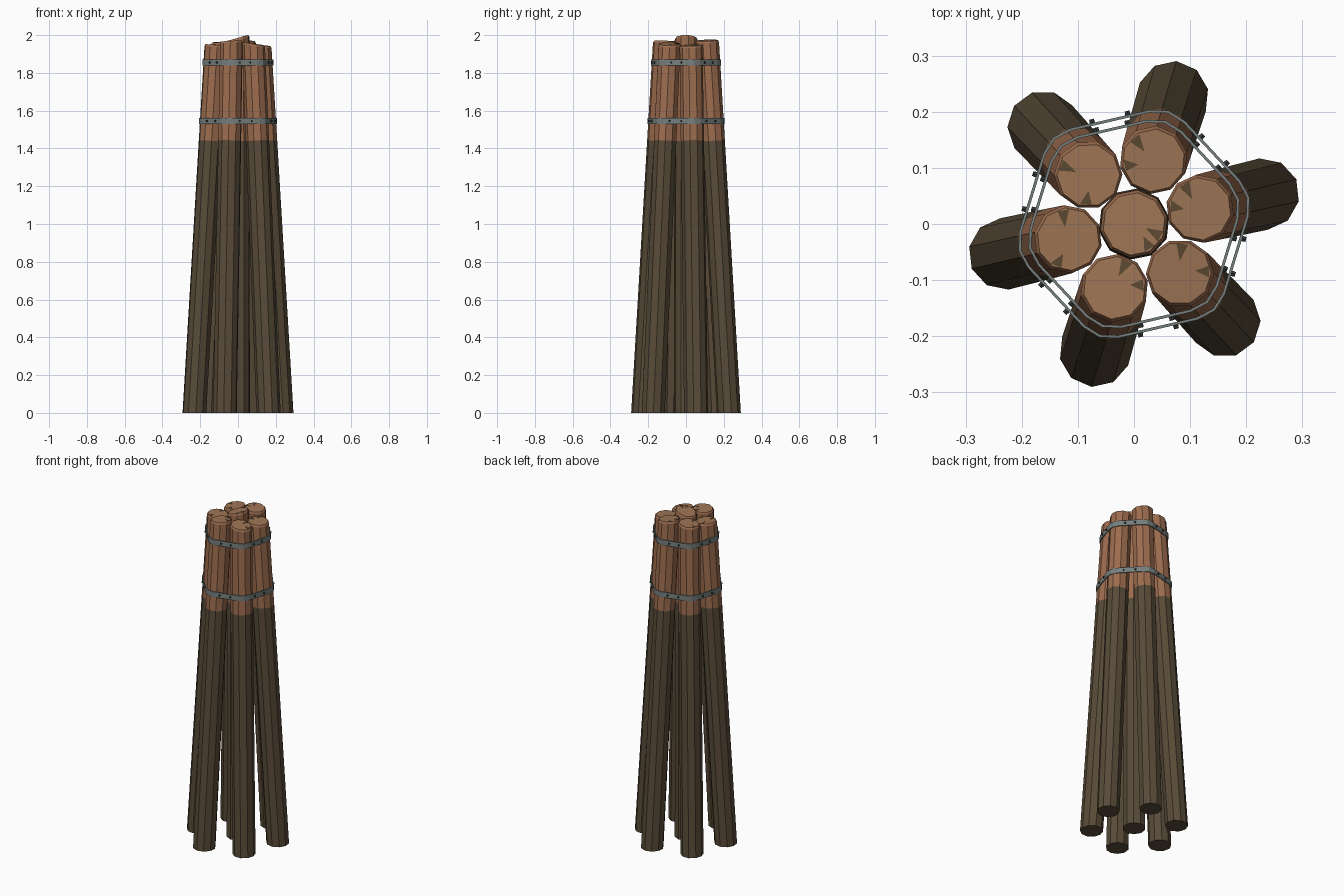
import bpy, bmesh, math
from mathutils import Vector, Matrix

if "Cube" in bpy.data.objects:
    bpy.data.objects.remove(bpy.data.objects["Cube"], do_unlink=True)


def material(name, rgb):
    def linear(c):
        c /= 255
        return c / 12.92 if c < 0.04 else ((c + 0.055) / 1.055) ** 2.4
    col = [linear(c) for c in rgb] + [1]
    m = bpy.data.materials.new(name)
    m.use_nodes = True
    m.diffuse_color = col
    m.node_tree.nodes["Principled BSDF"].inputs["Base Color"].default_value = col
    return m


WET = material("wet dark wood", (88, 75, 56))
DRY = material("dry brown wood", (156, 108, 78))
GRAIN = material("end grain", (158, 117, 85))
CRACK = material("crack brown", (92, 73, 50))
STEEL = material("grey steel", (118, 128, 126))
BOLT = material("dark bolt", (52, 54, 54))

SIDES = 10
WATERLINE = 1.44
BASE_SPREAD, LEAN = 0.237, 0.06
BASE_R, SHOULDER_R, CAP_R = 0.064, 0.061, 0.056


def finish(name, bm, mats):
    bmesh.ops.recalc_face_normals(bm, faces=bm.faces)
    mesh = bpy.data.meshes.new(name)
    bm.to_mesh(mesh)
    bm.free()
    for m in mats:
        mesh.materials.append(m)
    obj = bpy.data.objects.new(name, mesh)
    bpy.context.collection.objects.link(obj)
    return obj


def polar(angle, r, z=0):
    return Vector((r * math.cos(angle), r * math.sin(angle), z))


def axis_point(angle, z):
    """Centre of a pile at height z; angle None is the upright middle pile."""
    if angle is None:
        return Vector((0, 0, z))
    return polar(angle, BASE_SPREAD - LEAN * z, z)


def pile(name, angle, height, slope, cracks):
    bm = bmesh.new()
    phase = (angle or 0) + 0.2
    lean = 0 if angle is None else LEAN
    tilt = polar(angle or 0, lean)
    slope = Vector((slope[0], slope[1], 0))
    # Each ring: height, radius, surface slope, material of the band below it
    rings = [(0, BASE_R, Vector(), 0), (WATERLINE, 0.062, tilt, 0),
             (height - 0.01, SHOULDER_R, slope, 1), (height, CAP_R, slope, 1)]
    loops = []
    for z, r, s, mat in rings:
        c = axis_point(angle, z)
        loop = []
        for i in range(SIDES):
            d = polar(phase + math.tau * i / SIDES, r)
            loop.append(bm.verts.new(c + d + Vector((0, 0, s.dot(d)))))
        if loops:
            low = loops[-1]
            for i in range(SIDES):
                j = (i + 1) % SIDES
                f = bm.faces.new((low[i], low[j], loop[j], loop[i]))
                f.material_index = mat
        loops.append(loop)
    bm.faces.new(loops[0][::-1])
    bm.faces.new(loops[-1]).material_index = 2
    finish(name, bm, [WET, DRY, GRAIN])

    # Drying cracks: thin wedges running in from the rim
    bm = bmesh.new()
    c = axis_point(angle, height)
    for n, deg in enumerate(cracks):
        a = math.radians(deg)
        flat = [polar(a - 0.2, 0.053), polar(a + 0.2, 0.053),
                polar(a + 0.1, 0.022 + 0.006 * n)]
        verts = [[bm.verts.new(c + d + Vector((0, 0, slope.dot(d) + lift)))
                  for d in flat] for lift in (-0.001, 0.0015)]
        bm.faces.new(verts[0][::-1])
        bm.faces.new(verts[1])
        for i in range(3):
            j = (i + 1) % 3
            bm.faces.new((verts[0][i], verts[0][j], verts[1][j], verts[1][i]))
    finish(name + "_cracks", bm, [CRACK])


# Piles: height, top slope, crack directions
ANGLES = [math.radians(13 + 60 * k) for k in range(6)]
TOPS = [(1.945, (-0.05, 0.02), (122, 175)), (1.972, (-0.08, 0.03), (130, 190)),
        (1.965, (0.10, 0.02), (160, 265)), (1.948, (-0.08, 0.0), (100, 245)),
        (1.968, (0.05, -0.03), (65, 5)), (1.954, (-0.16, 0.02), (85, 3))]
for k, (angle, top) in enumerate(zip(ANGLES, TOPS)):
    pile(f"outer_pile_{k + 1}", angle, *top)
pile("middle_pile", None, 1.985, (0.27, 0.0), (-25, -58))


def band_outline(z, offset):
    """Points of a strap stretched round the outer piles."""
    pts = []
    for a in ANGLES:
        for turn in (-30, 0, 30):
            pts.append(axis_point(a, z) + polar(a + math.radians(turn), SHOULDER_R + offset))
    return pts


def band(name, z, half=0.016):
    # Strap
    bm = bmesh.new()
    section = [(0.001, -half), (0.006, -half), (0.006, half), (0.001, half)]
    loops = [[bm.verts.new(p + Vector((0, 0, dz))) for p in band_outline(z, off)]
             for off, dz in section]
    count = len(loops[0])
    for s in range(4):
        a, b = loops[s], loops[(s + 1) % 4]
        for i in range(count):
            j = (i + 1) % count
            bm.faces.new((a[i], a[j], b[j], b[i]))
    finish(name, bm, [STEEL])

    # Two bolt heads on each straight run between piles
    bm = bmesh.new()
    pts = band_outline(z, 0.006)
    for k in range(6):
        p, q = pts[3 * k + 2], pts[(3 * k + 3) % count]
        out = (q - p).cross(Vector((0, 0, 1))).normalized()
        turn = out.to_track_quat("Z", "Y").to_matrix().to_4x4()
        for t in (0.27, 0.72):
            bmesh.ops.create_cone(
                bm, cap_ends=True, segments=6, radius1=0.006, radius2=0.005, depth=0.01,
                matrix=Matrix.Translation(p.lerp(q, t) + out * 0.002) @ turn)
    finish(name + "_bolts", bm, [BOLT])


band("upper_band", 1.855)
band("lower_band", 1.545)
